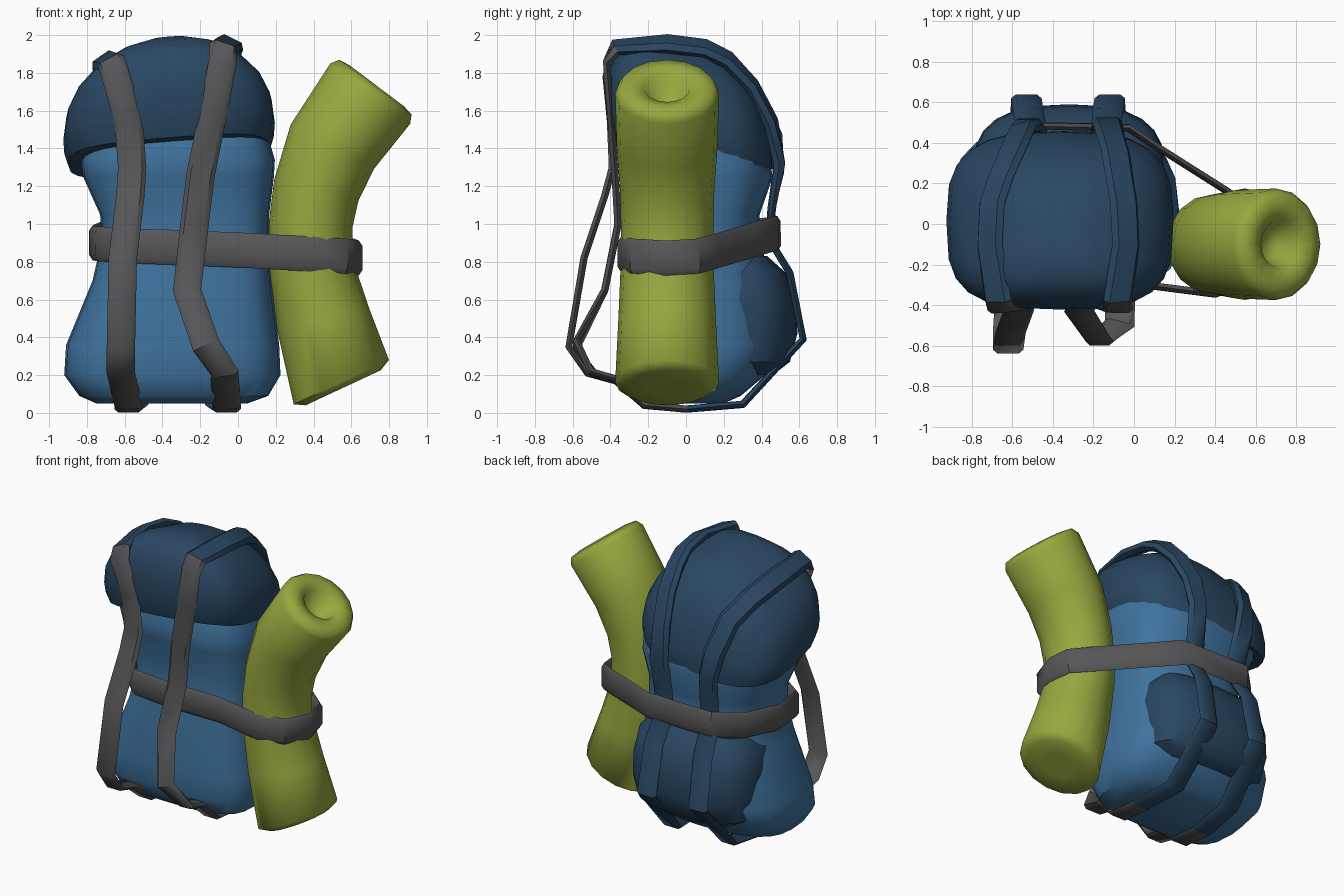
import bpy, math
from mathutils import Vector as V

if "Cube" in bpy.data.objects:
    bpy.data.objects.remove(bpy.data.objects["Cube"])


def material(name, col):
    m = bpy.data.materials.new(name)
    m.diffuse_color = (*col, 1)
    m.use_nodes = True
    m.node_tree.nodes["Principled BSDF"].inputs["Base Color"].default_value = m.diffuse_color
    return m


BLUE = material("blue canvas", (0.05, 0.17, 0.34))
NAVY = material("navy canvas", (0.022, 0.062, 0.12))
GREY = material("grey webbing", (0.095, 0.095, 0.1))
GREEN = material("olive green mat", (0.31, 0.39, 0.05))


def loft(name, rings, mats, closed=False, seg_mat=None, angle=40):
    """Skin a list of equal rings; seg_mat gives a material slot per segment."""
    n, k = len(rings[0]), len(rings)
    verts = [p for r in rings for p in r]
    faces, idx = [], []
    for i in range(k if closed else k - 1):
        a, b = i * n, ((i + 1) % k) * n
        for j in range(n):
            j2 = (j + 1) % n
            faces.append((a + j, a + j2, b + j2, b + j))
            idx.append(seg_mat[i] if seg_mat else 0)
    if not closed:
        faces += [tuple(reversed(range(n))), tuple(range((k - 1) * n, k * n))]
        idx += [0, 0]
    me = bpy.data.meshes.new(name)
    me.from_pydata(verts, [], faces)
    for m in mats:
        me.materials.append(m)
    for p, i in zip(me.polygons, idx):
        p.material_index = i
    ob = bpy.data.objects.new(name, me)
    bpy.context.collection.objects.link(ob)
    bpy.ops.object.select_all(action='DESELECT')
    ob.select_set(True)
    bpy.context.view_layer.objects.active = ob
    bpy.ops.object.mode_set(mode='EDIT')
    bpy.ops.mesh.select_all(action='SELECT')
    bpy.ops.mesh.normals_make_consistent(inside=False)
    bpy.ops.object.mode_set(mode='OBJECT')
    bpy.ops.object.shade_smooth_by_angle(angle=math.radians(angle))
    return ob


def oval(cx, cy, z, rx, ry, front=3.6, back=2.6, n=24, slope=(0, 0)):
    """Rounded-box ring in plan, squarer at the front; slope tilts it along x and y."""
    out = []
    for i in range(n):
        t = 2 * math.pi * i / n
        c, s = math.cos(t), math.sin(t)
        e = 2 / (front if s < 0 else back)
        x = cx + rx * math.copysign(abs(c) ** e, c)
        y = cy + ry * math.copysign(abs(s) ** e, s)
        out.append(V((x, y, z + slope[0] * (x + 0.35) + slope[1] * y)))
    return out


def ribbon(name, pts, sides, w, thick, mats, seg_mat=None):
    """Closed webbing loop, flattened six-sided section; sides and thick are per point."""
    pts = [V(p) for p in pts]
    rings = []
    for i, p in enumerate(pts):
        a = (p - pts[i - 1]).normalized()
        b = (pts[(i + 1) % len(pts)] - p).normalized()
        tan = (a + b).normalized()
        sd = V(sides[i])
        sd = (sd - tan * sd.dot(tan)).normalized()
        nrm = tan.cross(sd)
        rings.append([p + sd * u * w / 2 + nrm * v * thick[i] / 2 for u, v in
                      ((1, 0), (0.7, 1), (-0.7, 1), (-1, 0), (-0.7, -1), (0.7, -1))])
    return loft(name, rings, mats, True, seg_mat)


# pack body: z, x min, x max, y front, y back
body = [(0.05, -0.75, 0.05, -0.24, 0.2), (0.09, -0.84, 0.16, -0.3, 0.29),
        (0.2, -0.92, 0.225, -0.34, 0.42), (0.36, -0.91, 0.218, -0.34, 0.5),
        (0.7, -0.77, 0.175, -0.31, 0.45), (0.92, -0.72, 0.165, -0.28, 0.39),
        (1.05, -0.73, 0.165, -0.28, 0.39), (1.25, -0.82, 0.19, -0.32, 0.46),
        (1.34, -0.83, 0.195, -0.34, 0.44), (1.46, -0.76, 0.16, -0.3, 0.36)]
loft("pack_body", [oval((a + b) / 2, (f + k) / 2, z, (b - a) / 2, (k - f) / 2)
                   for z, a, b, f, k in body], [BLUE])

# back pocket
loft("back_pocket", [oval(-0.32, 0.28, z, rx, ry) for z, rx, ry in
                     ((0.2, 0.34, 0.18), (0.27, 0.44, 0.27), (0.42, 0.47, 0.31),
                      (0.6, 0.465, 0.3), (0.74, 0.44, 0.25), (0.83, 0.36, 0.15))], [NAVY])

# domed lid, tilted down to the back and left: height, size
dome = [(0.0, 0.95), (0.06, 0.99), (0.13, 1.0), (0.25, 0.97), (0.36, 0.87),
        (0.47, 0.68), (0.54, 0.46), (0.585, 0.2)]
loft("lid", [oval(-0.365, 0.03 - 0.1 * h, 1.365 + h, 0.56 * f, 0.435 * f ** 0.65,
                  3.3, 3.0, slope=(0.08, -0.24)) for h, f in dome], [NAVY])

# long strap loops: shoulder part and base grey, the rest navy
right = [(-.04, -.1, 1.955), (-.05, .1, 1.93), (-.07, .22, 1.87), (-.09, .35, 1.73),
         (-.12, .45, 1.54), (-.13, .495, 1.32), (-.14, .46, 1.1), (-.14, .44, .92),
         (-.13, .55, .74), (-.12, .62, .39), (-.1, .3, .045), (-.06, 0, .02),
         (-.06, -.22, .04), (-.07, -.37, .18), (-.07, -.49, .21), (-.17, -.58, .36),
         (-.27, -.43, .65), (-.23, -.36, 1.0), (-.2, -.375, 1.25), (-.13, -.4, 1.6),
         (-.08, -.42, 1.86), (-.08, -.37, 1.935)]
left = [(-.71, -.1, 1.865), (-.7, .1, 1.835), (-.66, .22, 1.78), (-.6, .36, 1.67),
        (-.55, .47, 1.46), (-.52, .49, 1.28), (-.5, .45, 1.08), (-.5, .44, .92),
        (-.52, .55, .74), (-.53, .62, .39), (-.55, .3, .045), (-.58, 0, .02),
        (-.58, -.22, .04), (-.61, -.37, .17), (-.62, -.52, .21), (-.62, -.62, .35),
        (-.61, -.54, .82), (-.57, -.43, 1.15), (-.56, -.39, 1.3), (-.58, -.4, 1.55),
        (-.65, -.42, 1.79), (-.67, -.37, 1.855)]
slots = [1 if 11 <= i <= 20 else 0 for i in range(22)]
thick = [0.06 if i < 6 or i == 21 else 0.038 for i in range(22)]
# the webbing leans with the lid where it crosses the dome
for name, pts, lean in (("right_strap", right, -0.5), ("left_strap", left, 0.7)):
    sides = [(1, 0, 0)] * 22
    for i in (21, 0, 1, 2, 3, 4):
        sides[i] = (1, 0.3 * lean if i > 2 else 0, lean if i < 3 or i == 21 else 0.5 * lean)
    ribbon(name, pts, sides, 0.15, thick, [NAVY, GREY], slots)

# belt holding the rolled mat to the pack
belt = [(-.77, .05, .9), (-.74, -.2, .895), (-.6, -.31, .885), (-.3, -.325, .875),
        (.05, -.3, .86), (.4, -.345, .84), (.57, -.28, .83), (.64, -.1, .82),
        (.61, .06, .83), (.47, .155, .855), (.13, .37, .92), (-.03, .475, .95),
        (-.54, .485, .95), (-.7, .33, .93)]
ribbon("mat_belt", belt, [(0, 0, 1)] * 14, 0.185, [0.036] * 14, [GREY])

# rolled mat: x, z, radius across, radius along y, axis lean from vertical (degrees)
spine = [(.557, .135, .1, .1, -25), (.557, .133, .22, .22, -25), (.547, .163, .278, .275, -25),
         (.45, .5, .25, .258, -13), (.385, .8, .222, .245, -4), (.385, 1.0, .222, .245, 4),
         (.415, 1.18, .23, .25, 14), (.5, 1.41, .25, .267, 28), (.7, 1.69, .265, .275, 37),
         (.727, 1.725, .24, .25, 37), (.733, 1.733, .18, .19, 37), (.722, 1.718, .12, .12, 37),
         (.66, 1.635, .07, .07, 37)]
mat_rings = []
for x, z, rx, ry, lean in spine:
    a = math.radians(lean)
    u = V((math.cos(a), 0, -math.sin(a)))
    mat_rings.append([V((x, -0.1, z)) + u * rx * math.cos(t) + V((0, ry * math.sin(t), 0))
                      for t in (2 * math.pi * i / 16 for i in range(16))])
loft("rolled_mat", mat_rings, [GREEN], angle=65)
